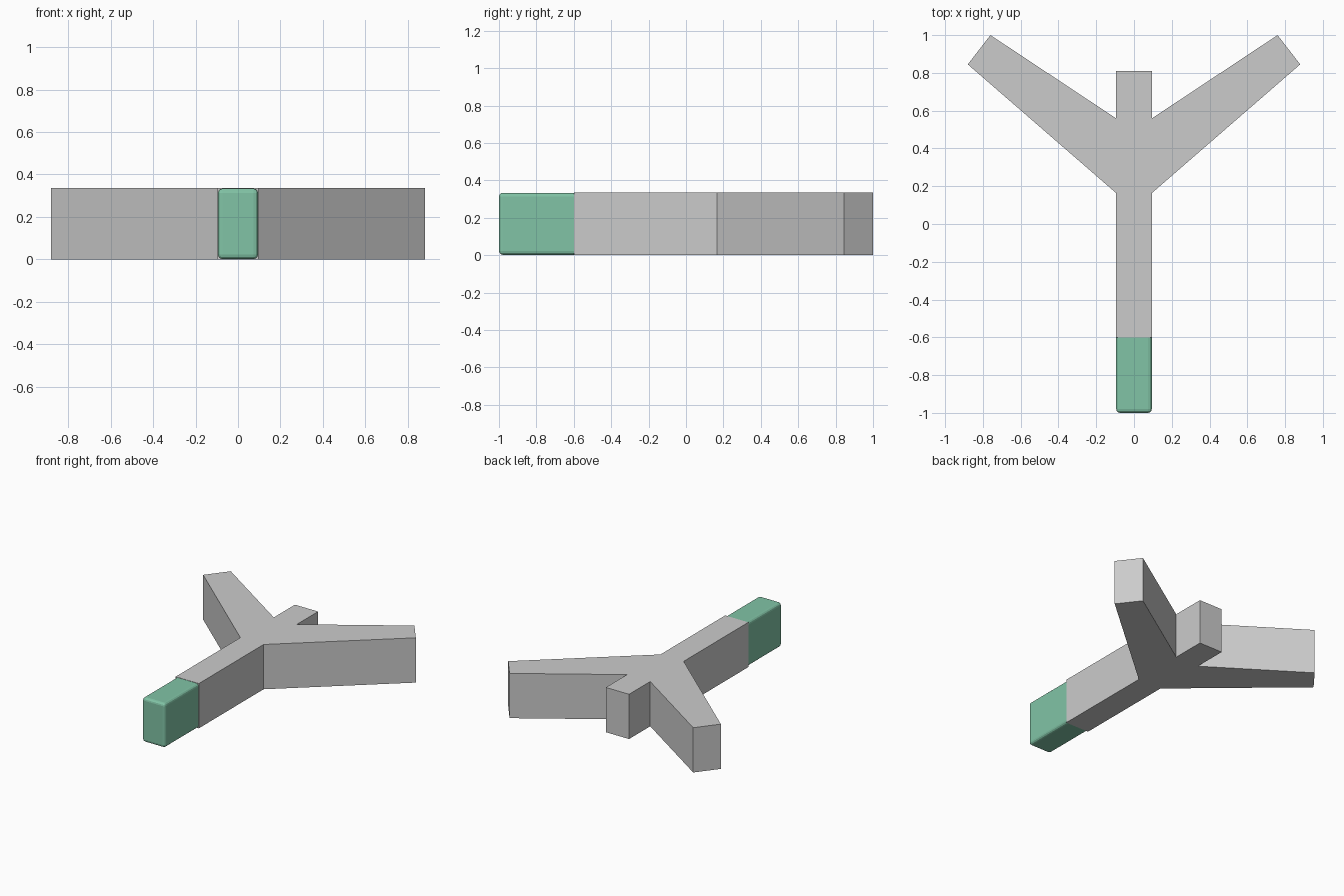
import bpy, bmesh

if "Cube" in bpy.data.objects:
    bpy.data.objects.remove(bpy.data.objects["Cube"])

HEIGHT = 0.335
HALF_W = 0.096

# Grey body: one half of the three-armed outline, mirrored across x and extruded
half = [(HALF_W, -0.6), (HALF_W, 0.165), (0.88, 0.845),
        (0.76, 1.0), (HALF_W, 0.56), (HALF_W, 0.81)]
outline = half + [(-x, y) for x, y in reversed(half)]

bm = bmesh.new()
base = bm.faces.new([bm.verts.new((x, y, 0)) for x, y in outline])
top = bmesh.ops.extrude_face_region(bm, geom=[base])["geom"]
bmesh.ops.translate(bm, vec=(0, 0, HEIGHT),
                    verts=[v for v in top if isinstance(v, bmesh.types.BMVert)])
bmesh.ops.recalc_face_normals(bm, faces=bm.faces)
mesh = bpy.data.meshes.new("body")
bm.to_mesh(mesh)
bm.free()
body = bpy.data.objects.new("body", mesh)
bpy.context.collection.objects.link(body)

# Green grip: rounded block, its back end sunk into the body
y_front, y_back, gap = -1.0, -0.37, 0.002
bpy.ops.mesh.primitive_cube_add(size=1, location=(0, (y_front + y_back) / 2, HEIGHT / 2))
grip = bpy.context.object
grip.name = "grip"
grip.scale = (2 * (HALF_W - gap), y_back - y_front, HEIGHT - 2 * gap)
bpy.ops.object.transform_apply(location=False, rotation=False, scale=True)
bevel = grip.modifiers.new("rounded_edges", 'BEVEL')
bevel.width = 0.02
bevel.segments = 3

green = bpy.data.materials.new("green")
green.diffuse_color = (0.22, 0.55, 0.38, 1)
green.use_nodes = True
green.node_tree.nodes["Principled BSDF"].inputs["Base Color"].default_value = green.diffuse_color
grip.data.materials.append(green)
